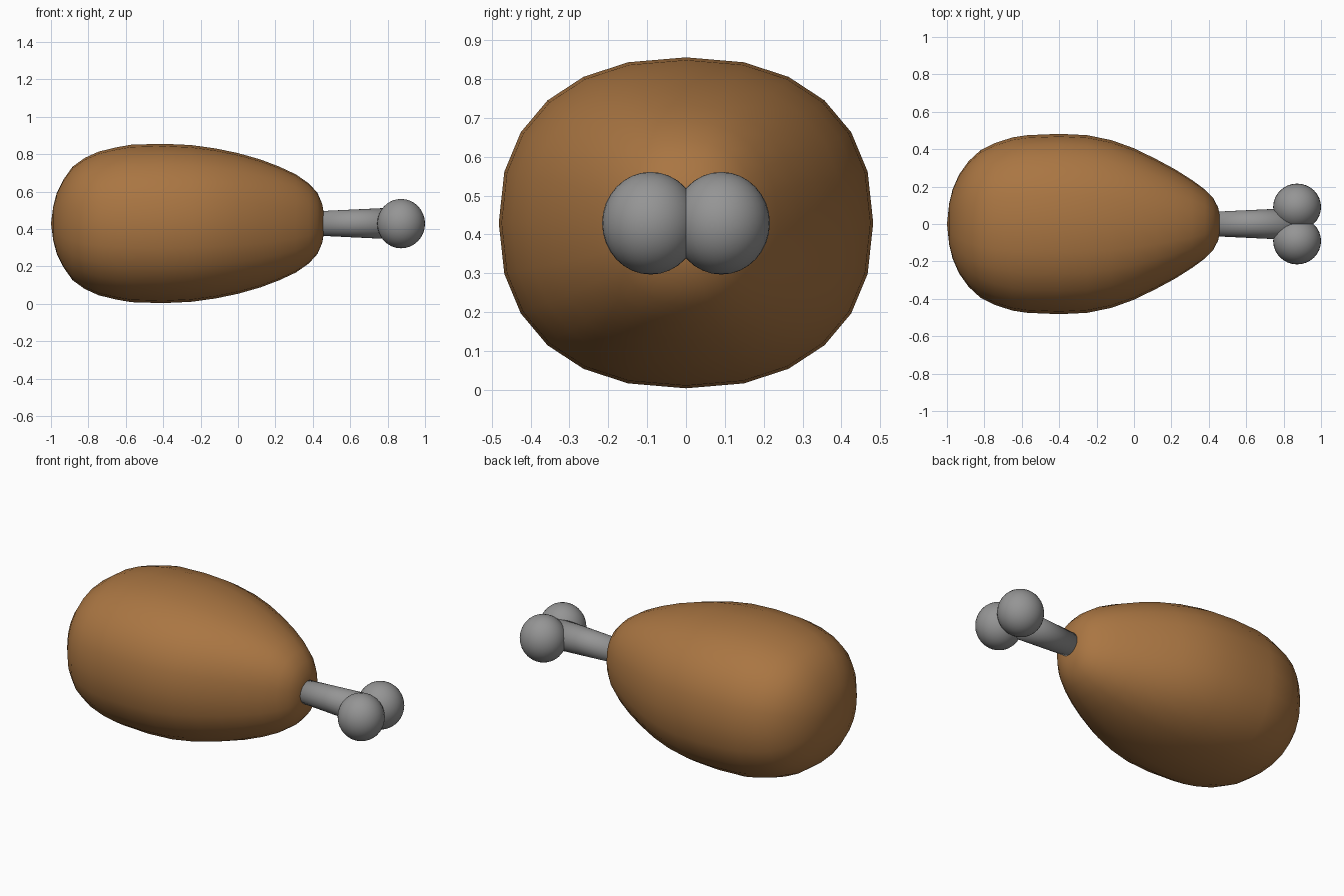
import bpy, bmesh, math
from mathutils import Matrix

if "Cube" in bpy.data.objects:
    bpy.data.objects.remove(bpy.data.objects["Cube"])


def material(name, rgb):
    m = bpy.data.materials.new(name)
    m.diffuse_color = (*rgb, 1)
    m.use_nodes = True
    m.node_tree.nodes["Principled BSDF"].inputs["Base Color"].default_value = m.diffuse_color
    return m


roast_brown = material("roast brown", (0.40, 0.18, 0.055))
bone_grey = material("bone grey", (0.30, 0.30, 0.30))
CZ = 0.43


def finish(bm, name, mat):
    bmesh.ops.recalc_face_normals(bm, faces=bm.faces)
    for f in bm.faces:
        f.smooth = True
    me = bpy.data.meshes.new(name)
    bm.to_mesh(me)
    bm.free()
    me.materials.append(mat)
    ob = bpy.data.objects.new(name, me)
    bpy.context.collection.objects.link(ob)
    return ob


# Meat: rounded-square rings (x, half width, half height) lofted along x
rings = [(-.988, .11, .09), (-.97, .185, .16), (-.935, .265, .232), (-.885, .335, .303),
         (-.82, .395, .35), (-.745, .432, .384), (-.65, .463, .407), (-.57, .475, .421),
         (-.4, .482, .426), (-.25, .475, .419), (-.12, .448, .401), (0, .405, .376),
         (.12, .346, .342), (.22, .292, .304), (.31, .235, .262), (.38, .184, .213),
         (.425, .137, .163), (.45, .088, .105), (.458, .05, .06)]
SIDES = 24


def curve(v, n=2.3):
    return math.copysign(abs(v) ** (2 / n), v)


bm = bmesh.new()
loops = []
for x, w, h in rings:
    angles = [2 * math.pi * i / SIDES for i in range(SIDES)]
    loops.append([bm.verts.new((x, w * curve(math.cos(a)), CZ + h * curve(math.sin(a)))) for a in angles])
for a, b in zip(loops, loops[1:]):
    for i in range(SIDES):
        j = (i + 1) % SIDES
        bm.faces.new((a[i], a[j], b[j], b[i]))
for loop, x in ((loops[0], -1.0), (loops[-1], .46)):
    tip = bm.verts.new((x, 0, CZ))
    for i in range(SIDES):
        bm.faces.new((loop[i], loop[(i + 1) % SIDES], tip))
finish(bm, "meat", roast_brown)

# Bone shaft, widening toward the knuckles
bm = bmesh.new()
bmesh.ops.create_cone(bm, cap_ends=True, segments=32, radius1=.064, radius2=.087, depth=.48,
                      matrix=Matrix.Translation((.64, 0, CZ)) @ Matrix.Rotation(math.pi / 2, 4, 'Y'))
finish(bm, "bone_shaft", bone_grey)

# Two knuckles at the end of the bone
for side, label in ((-1, "front"), (1, "back")):
    bm = bmesh.new()
    bmesh.ops.create_uvsphere(bm, u_segments=32, v_segments=16, radius=1,
                              matrix=Matrix.Translation((.872, side * .091, CZ - .001))
                              @ Matrix.Diagonal((.128, .125, .132, 1)))
    finish(bm, label + "_knuckle", bone_grey)
